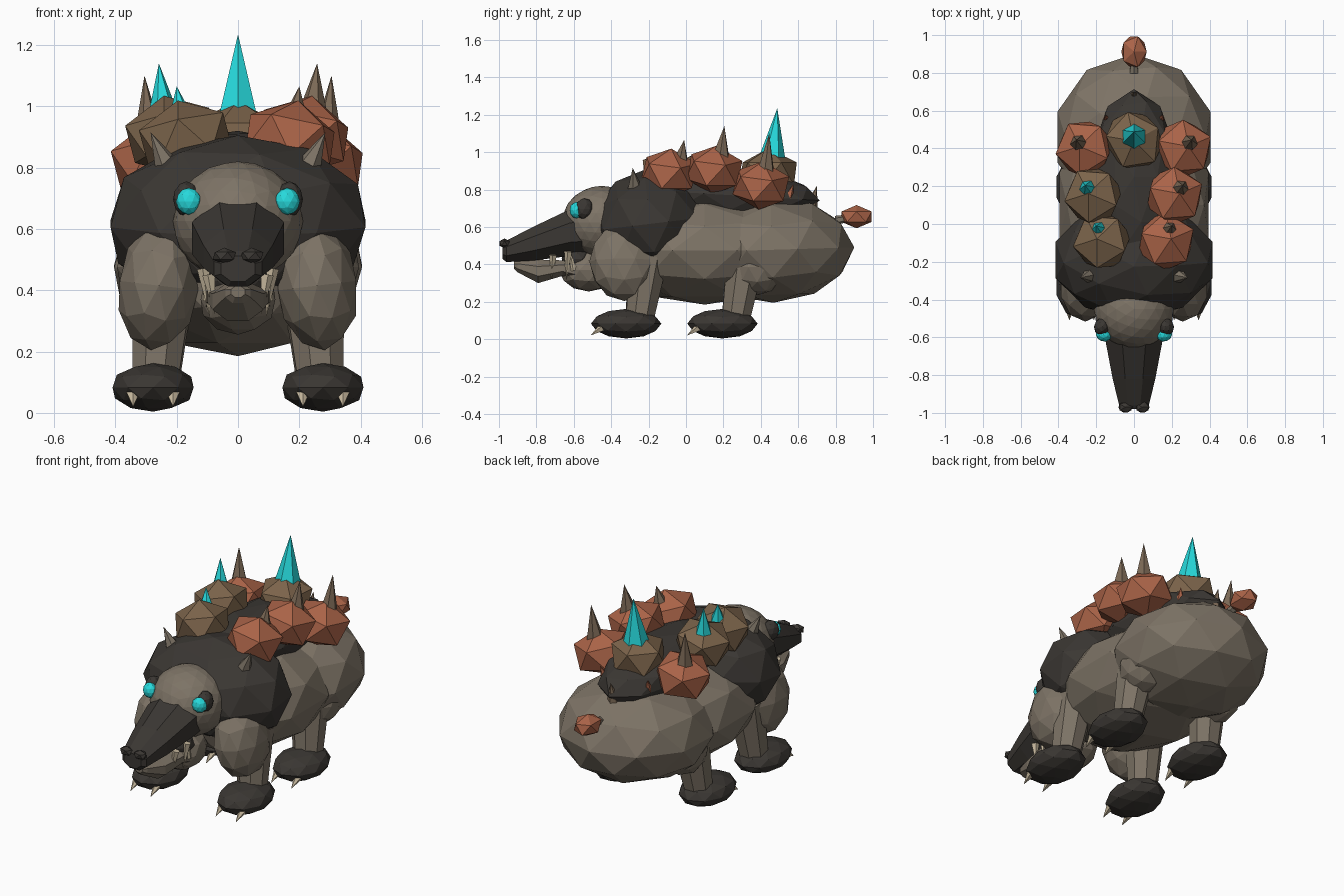
import bpy, bmesh, math
from mathutils import Vector, Matrix

if "Cube" in bpy.data.objects:
    bpy.data.objects.remove(bpy.data.objects["Cube"])


def material(name, rgb):
    m = bpy.data.materials.new(name)
    m.diffuse_color = (*rgb, 1)
    m.use_nodes = True
    m.node_tree.nodes["Principled BSDF"].inputs["Base Color"].default_value = m.diffuse_color
    return m


HIDE = material("taupe hide", (0.205, 0.172, 0.132))
DARK = material("charcoal hide", (0.043, 0.038, 0.033))
RUST = material("rust growth", (0.40, 0.125, 0.064))
BROWN = material("brown growth", (0.20, 0.127, 0.070))
SPIKE = material("spike brown", (0.20, 0.14, 0.092))
CYAN = material("glowing cyan", (0.02, 0.70, 0.72))
IVORY = material("ivory", (0.57, 0.48, 0.34))


def finish(bm, name, mat):
    bmesh.ops.recalc_face_normals(bm, faces=bm.faces[:])
    me = bpy.data.meshes.new(name)
    bm.to_mesh(me)
    bm.free()
    me.materials.append(mat)
    ob = bpy.data.objects.new(name, me)
    bpy.context.collection.objects.link(ob)
    return ob


def blob(name, mat, loc, rad, sub=2, tilt=0.0, turn=0.0, lean=0.0):
    """Faceted ellipsoid; tilt about x, lean about y, turn about z."""
    bm = bmesh.new()
    bmesh.ops.create_icosphere(bm, subdivisions=sub, radius=1)
    bm.transform(Matrix.Translation(loc) @ Matrix.Rotation(turn, 4, 'Z')
                 @ Matrix.Rotation(lean, 4, 'Y') @ Matrix.Rotation(tilt, 4, 'X')
                 @ Matrix.Diagonal((*rad, 1)))
    return finish(bm, name, mat)


def cone(name, mat, a, b, r1, r2=0.0, n=6):
    """Tapered prism or spike from point a to point b."""
    a, b = Vector(a), Vector(b)
    bm = bmesh.new()
    bmesh.ops.create_cone(bm, cap_ends=True, segments=n, radius1=r1,
                          radius2=r2, depth=(b - a).length)
    rot = (b - a).to_track_quat('Z', 'Y').to_matrix().to_4x4()
    bm.transform(Matrix.Translation((a + b) / 2) @ rot)
    return finish(bm, name, mat)


def loft(name, mat, rings, n=8):
    """Rings (y, z centre, x radius, z radius) joined along y."""
    bm = bmesh.new()
    loops = []
    for y, z, rx, rz in rings:
        loops.append([bm.verts.new((rx * math.cos(t), y, z + rz * math.sin(t)))
                      for t in (2 * math.pi * (i + 0.5) / n for i in range(n))])
    for p, q in zip(loops, loops[1:]):
        for i in range(n):
            j = (i + 1) % n
            bm.faces.new((p[i], p[j], q[j], q[i]))
    bm.faces.new(loops[0])
    bm.faces.new(loops[-1])
    return finish(bm, name, mat)


# Torso masses
blob("belly", HIDE, (0, 0.10, 0.475), (0.415, 0.56, 0.29))
blob("rump", HIDE, (0, 0.46, 0.478), (0.425, 0.44, 0.283), tilt=0.03)
blob("shoulder_mantle", DARK, (0, -0.19, 0.617), (0.437, 0.315, 0.29), tilt=0.12)
blob("back_plate", DARK, (0, 0.24, 0.77), (0.235, 0.475, 0.15), tilt=-0.06)

# Head, snout and jaw
blob("head", HIDE, (0, -0.45, 0.625), (0.212, 0.212, 0.195), sub=3)
loft("snout", DARK, [(-0.50, 0.58, 0.15, 0.14), (-0.62, 0.57, 0.163, 0.135),
                     (-0.82, 0.51, 0.122, 0.097), (-0.96, 0.47, 0.085, 0.062),
                     (-0.98, 0.47, 0.06, 0.045)])
blob("mouth_inside", DARK, (0, -0.58, 0.43), (0.112, 0.085, 0.07))
blob("throat", HIDE, (0, -0.52, 0.37), (0.128, 0.16, 0.115))
loft("lower_jaw", HIDE, [(-0.54, 0.365, 0.115, 0.08), (-0.66, 0.38, 0.11, 0.045),
                         (-0.79, 0.363, 0.09, 0.068),
                         (-0.90, 0.39, 0.045, 0.035), (-0.92, 0.395, 0.025, 0.02)])

for s in (-1, 1):
    side = "left" if s < 0 else "right"
    # Face details
    blob("nostril_" + side, DARK, (s * 0.045, -0.97, 0.512), (0.042, 0.032, 0.027), 1)
    blob("eye_socket_" + side, DARK, (s * 0.168, -0.543, 0.697),
         (0.043, 0.05, 0.058), turn=s * 0.35)
    blob("eye_" + side, CYAN, (s * 0.161, -0.586, 0.69), (0.042, 0.036, 0.044), turn=s * 0.35)
    for i, (x, y, top, low) in enumerate([(0.112, -0.63, 0.47, 0.31),
                                          (0.095, -0.71, 0.45, 0.32)]):
        cone(f"fang_{side}_{i}", IVORY, (s * x, y, top),
             (s * (x - 0.02), y - 0.01, low), 0.022, n=5)
    cone(f"lower_tooth_{side}", IVORY, (s * 0.095, -0.60, 0.37),
         (s * 0.115, -0.62, 0.47), 0.02, n=5)
    cone("neck_horn_" + side, HIDE, (s * 0.215, -0.27, 0.77),
         (s * 0.285, -0.285, 0.915), 0.055)

    # Limbs
    blob("shoulder_" + side, HIDE, (s * 0.258, -0.33, 0.415), (0.135, 0.187, 0.212),
         lean=-s * 0.12)
    blob("thigh_" + side, HIDE, (s * 0.25, 0.38, 0.385), (0.13, 0.15, 0.15))
    for part, foot_y, hip_y in (("front", -0.32, -0.20), ("hind", 0.195, 0.32)):
        cone(f"{part}_leg_{side}", HIDE, (s * 0.243, hip_y, 0.44),
             (s * 0.268, foot_y + 0.07, 0.10), 0.11, 0.08, n=8)
        blob(f"{part}_foot_{side}", DARK, (s * 0.277, foot_y, 0.083),
             (0.139, 0.188, 0.079))
        for x in (0.212, 0.342):
            cone(f"{part}_claw_{side}", IVORY, (s * x, foot_y - 0.12, 0.068),
                 (s * x, foot_y - 0.19, 0.02), 0.026, n=5)

    # Growths on the back, each with a spike
    nodule = RUST if s > 0 else BROWN
    thorn = SPIKE if s > 0 else CYAN
    for i, (pos, tip, r, base, colour, point) in enumerate([
            ((0.262, 0.40, 0.822), (0.305, 0.445, 1.10), 0.165, 0.052, RUST, SPIKE),
            ((0.215, 0.15, 0.905), (0.258, 0.205, 1.14), 0.165, 0.052, nodule, thorn),
            ((0.17, -0.09, 0.89), (0.20, -0.01, 1.065), 0.165, 0.045, nodule, thorn)]):
        blob(f"growth_{side}_{i}", colour, (s * pos[0], pos[1], pos[2]),
             (r, r, r * 0.8), 1, turn=s * 0.4, lean=s * 0.22)
        cone(f"growth_spike_{side}_{i}", point,
             (s * (tip[0] - 0.015), tip[1] - 0.02, pos[2] + 0.06),
             (s * tip[0], tip[1], tip[2]), base)
    cone("small_shard_" + side, RUST, (s * 0.14, 0.55, 0.76),
         (s * 0.155, 0.575, 0.83), 0.025, n=5)

# Centre growth and tail
blob("centre_growth", BROWN, (0, 0.44, 0.885), (0.162, 0.175, 0.135), 1, turn=0.5)
cone("centre_spike", CYAN, (0, 0.46, 0.96), (0, 0.488, 1.235), 0.073)
cone("rump_thorn", SPIKE, (0, 0.67, 0.71), (0, 0.70, 0.82), 0.035)
cone("tail_stalk", HIDE, (0, 0.80, 0.635), (0, 0.88, 0.65), 0.025, 0.018)
blob("tail_bud", RUST, (0, 0.912, 0.655), (0.075, 0.095, 0.062), 1)
